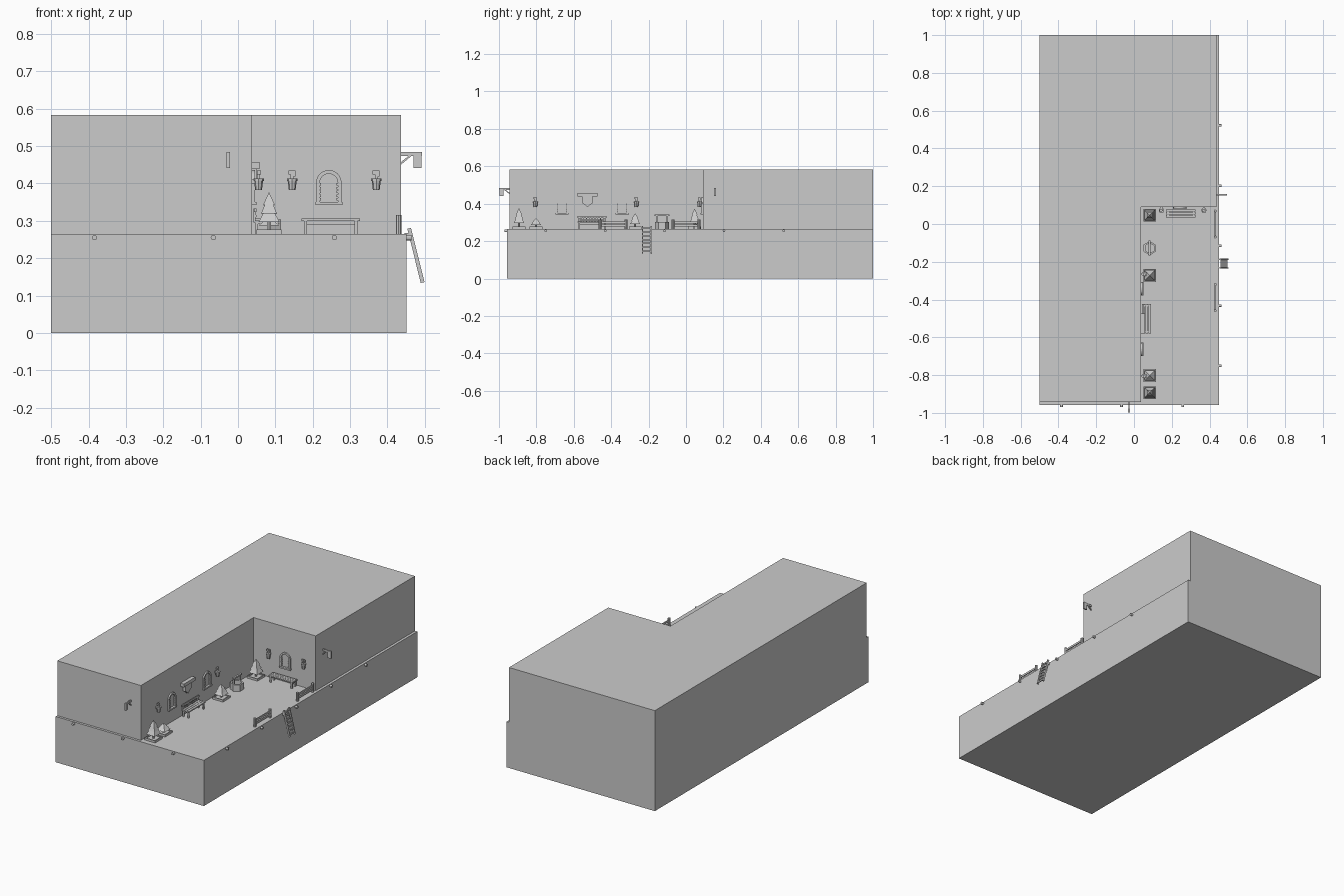
import bpy, bmesh, math
from mathutils import Matrix, Vector

if "Cube" in bpy.data.objects:
    bpy.data.objects.remove(bpy.data.objects["Cube"])

FLOOR, TOP = 0.265, 0.583
TURN = math.radians(90)          # turns a part facing -y so that it faces +x


def finish(bm, name, loc=(0, 0, 0), rot=0):
    bmesh.ops.recalc_face_normals(bm, faces=bm.faces)
    me = bpy.data.meshes.new(name)
    bm.to_mesh(me)
    bm.free()
    ob = bpy.data.objects.new(name, me)
    ob.location, ob.rotation_euler = loc, (0, 0, rot)
    bpy.context.collection.objects.link(ob)
    return ob


def box(bm, x0, x1, y0, y1, z0, z1):
    m = Matrix.Translation(((x0+x1)/2, (y0+y1)/2, (z0+z1)/2)) @ Matrix.Diagonal((x1-x0, y1-y0, z1-z0, 1))
    bmesh.ops.create_cube(bm, size=1, matrix=m)


def prism(bm, pts, direction):
    f = bm.faces.new([bm.verts.new(p) for p in pts])
    ext = bmesh.ops.extrude_face_region(bm, geom=[f], use_keep_orig=True)
    vs = [e for e in ext["geom"] if isinstance(e, bmesh.types.BMVert)]
    bmesh.ops.translate(bm, verts=vs, vec=direction)


def cone(bm, n, r0, r1, z0, z1, spin=0.0, at=(0, 0)):
    m = Matrix.Translation((at[0], at[1], (z0+z1)/2)) @ Matrix.Rotation(spin, 4, 'Z')
    bmesh.ops.create_cone(bm, cap_ends=True, segments=n, radius1=r0, radius2=r1, depth=z1-z0, matrix=m)


# terrace block with the L-shaped upper storey left standing
bm = bmesh.new()
box(bm, -0.5, 0.451, -0.957, 1, 0, TOP)
building = finish(bm, "building")
bm = bmesh.new()
outline = [(-.6, -1.1), (.6, -1.1), (.6, 1.1), (.436, 1.1), (.436, .09), (.037, .09), (.037, -.943), (-.6, -.943)]
prism(bm, [(x, y, FLOOR) for x, y in outline], (0, 0, 0.6))
cutter = finish(bm, "terrace_cutter")
cutter.hide_render = True
mod = building.modifiers.new("cut", 'BOOLEAN')
mod.object, mod.operation, mod.solver = cutter, 'DIFFERENCE', 'EXACT'
bpy.context.view_layer.objects.active = building
bpy.ops.object.modifier_apply(modifier="cut")
bpy.data.objects.remove(cutter)


# mooring pegs along the ledge
def peg(loc, rot):
    bm = bmesh.new()
    m = Matrix.Translation((0, -.006, 0)) @ Matrix.Rotation(math.pi/2, 4, 'X')
    bmesh.ops.create_cone(bm, cap_ends=True, segments=12, radius1=.007, radius2=.007, depth=.014, matrix=m)
    finish(bm, "ledge_peg", loc, rot)


for x in (-.384, -.066, .258):
    peg((x, -.957, .255), 0)
for y in (-.75, -.432, -.115, .203, .522):
    peg((.451, y, .255), TURN)


# hanging sign brackets
def bracket(loc, rot):
    bm = bmesh.new()
    box(bm, -.003, .003, -.056, 0, .474, .484)
    box(bm, -.005, .005, -.055, -.034, .442, .484)
    prism(bm, [(-.003, 0, .45), (-.003, 0, .457), (-.003, -.023, .476), (-.003, -.031, .476)], (.006, 0, 0))
    finish(bm, "sign_bracket", loc, rot)


bracket((-.026, -.943, 0), 0)
bracket((.436, .155, 0), TURN)


# arched windows with block surround
def window(loc, rot):
    bm = bmesh.new()
    def arch(r):
        return [(r*math.cos(a), r*math.sin(a) + .06) for a in [math.pi*i/12 for i in range(13)]]
    inner = [(.024, .008)] + arch(.024) + [(-.024, .008)]
    outer = [(.034, .008)] + arch(.034) + [(-.034, .008)]
    rings = [[bm.verts.new((u, y, v)) for u, v in path]
             for path, y in ((inner, 0), (outer, 0), (outer, -.008), (inner, -.008))]
    for k in range(4):
        a, b = rings[k], rings[(k+1) % 4]
        for i in range(len(a)-1):
            bm.faces.new((a[i], a[i+1], b[i+1], b[i]))
    box(bm, -.036, .036, -.012, 0, 0, .009)
    for i in range(5):                       # side blocks
        for s in (-.024, .024):
            box(bm, s-.003, s+.003, -.009, 0, .012+i*.01, .019+i*.01)
    finish(bm, "arched_window", loc, rot)


# wall flower pots
def pot(loc, rot):
    bm = bmesh.new()
    cone(bm, 8, .009, .012, 0, .024, at=(0, -.018))
    cone(bm, 8, .014, .014, .024, .031, at=(0, -.018))
    box(bm, -.004, .004, -.022, -.014, .03, .045)
    box(bm, -.010, .002, -.024, -.014, .042, .053)
    box(bm, .001, .009, -.021, -.013, .036, .052)
    box(bm, -.005, .005, -.01, 0, .018, .028)
    finish(bm, "wall_pot", loc, rot)


window((.243, .09, .342), 0)
for y in (-.342, -.663):
    window((.037, y, .342), TURN)
for x in (.145, .37):
    pot((x, .09, .382), 0)
for y in (-.265, -.805):
    pot((.037, y, .382), TURN)

# wall crest between the windows
bm = bmesh.new()
box(bm, -.053, .053, -.021, 0, .439, .458)
shield = [(-.028, .44), (-.028, .403), (-.014, .394), (0, .382), (.014, .394), (.028, .403), (.028, .44)]
prism(bm, [(u, 0, v) for u, v in shield], (0, -.013, 0))
finish(bm, "wall_crest", (.037, -.527, 0), TURN)

# trees in flat square planters
for y, h in ((-.893, .112), (-.802, .058), (-.272, .083), (.046, .108)):
    bm = bmesh.new()
    box(bm, -.034, .034, -.034, .034, 0, .007)
    for s in (-1, 1):                        # raised planter rim
        box(bm, s*.031-.003, s*.031+.003, -.034, .034, 0, .012)
        box(bm, -.034, .034, s*.031-.003, s*.031+.003, 0, .012)
    base = .012 + .18*h
    cone(bm, 6, .006, .006, .005, base)
    for lo, hi, r0, r1 in ((0, .4, .029, .012), (.28, .7, .022, .008), (.58, 1, .016, 0)):
        cone(bm, 4, r0*1.35, r1*1.35, base + lo*(h-base), base + hi*(h-base), math.pi/4)
    finish(bm, "tree", (.083, y, FLOOR))


# benches
def bench(loc, rot, back):
    bm = bmesh.new()
    for i in range(3):
        box(bm, -.078, .078, -.05+i*.015, -.037+i*.015, .034, .041)
    for s in (-1, 1):
        for y in (-.047, -.015):
            box(bm, s*.068-.004, s*.068+.004, y, y+.008, 0, .036)
        box(bm, s*.068-.004, s*.068+.004, -.047, -.008, .026, .034)
        if back:
            box(bm, s*.068-.004, s*.068+.004, -.009, -.003, .03, .068)
    box(bm, -.068, .068, -.031, -.025, .024, .034)
    if back:
        box(bm, -.078, .078, -.010, -.004, .058, .068)
        box(bm, -.072, .072, -.010, -.005, .045, .05)
        for i in range(9):
            box(bm, -.062+i*.015, -.058+i*.015, -.009, -.005, .04, .06)
    finish(bm, "bench", loc, rot)


bench((.248, .085, FLOOR), 0, False)
bench((.039, -.502, FLOOR), TURN, True)

# six-sided well with posts and crossbeam
bm = bmesh.new()
levels = [[bm.verts.new((r*math.cos(a), r*math.sin(a), z)) for a in [math.pi/6 + i*math.pi/3 for i in range(6)]]
          for r, z in ((.037, 0), (.037, .038), (.027, .038), (.027, .012))]
for a, b in zip(levels, levels[1:]):
    for i in range(6):
        bm.faces.new((a[i], a[(i+1) % 6], b[(i+1) % 6], b[i]))
bm.faces.new(levels[3])
bm.faces.new(levels[0])
for s in (-1, 1):
    box(bm, -.004, .004, s*.029-.004, s*.029+.004, .02, .072)
box(bm, -.005, .005, -.04, .04, .068, .077)
finish(bm, "well", (.083, -.128, FLOOR))

# railings on the terrace edge
for y in (-.39, .0):
    bm = bmesh.new()
    for s in (-1, 1):
        cone(bm, 8, .0075, .0075, 0, .05, at=(0, s*.069))
    for z in (.012, .03):
        box(bm, -.003, .003, -.069, .069, z, z+.011)
    finish(bm, "railing", (.43, y, FLOOR))

# ladder leaning off the edge, with a hook on the ledge
bm = bmesh.new()
top, foot = Vector((.458, 0, .28)), Vector((.494, 0, .135))
side = Vector((.005, 0, .001))
for y in (-.236, -.190):
    o = Vector((0, y, 0))
    prism(bm, [top-side+o, top+side+o, foot+side+o, foot-side+o], (0, .007, 0))
for i in range(7):
    p = top.lerp(foot, (i+.6)/7.2)
    box(bm, p.x-.003, p.x+.003, -.232, -.188, p.z-.004, p.z+.004)
for y in (-.234, -.188):
    box(bm, .446, .463, y, y+.004, .25, .267)
finish(bm, "ladder")
